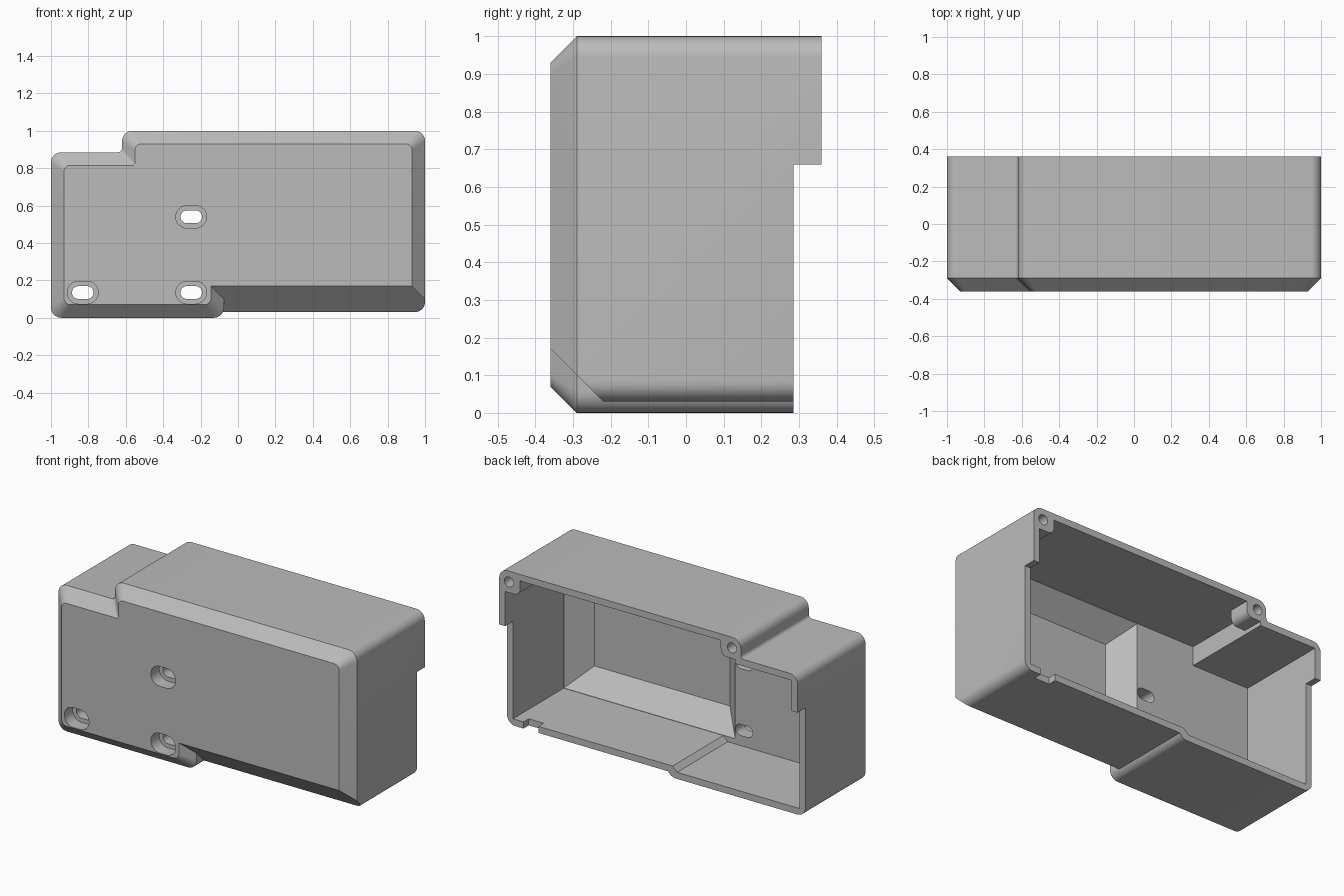
import bpy, bmesh, math
from mathutils import Vector

if "Cube" in bpy.data.objects:
    bpy.data.objects.remove(bpy.data.objects["Cube"])

grey = bpy.data.materials.new("plain_grey")
grey.use_nodes = True
COLOUR = (0.5, 0.5, 0.5, 1)
grey.diffuse_color = COLOUR
grey.node_tree.nodes["Principled BSDF"].inputs["Base Color"].default_value = COLOUR


def inset(points, d):
    """Offset a counter-clockwise outline inwards by d."""
    out = []
    for i, p in enumerate(points):
        a = (Vector(p) - Vector(points[i - 1])).normalized()
        b = (Vector(points[(i + 1) % len(points)]) - Vector(p)).normalized()
        na, nb = Vector((-a.y, a.x)), Vector((-b.y, b.x))
        out.append(Vector(p) + (na + nb) * d / (1 + na.dot(nb)))
    return out


def rounded(points, radius, steps=8):
    """Round every corner of an outline; concave corners stay tighter."""
    out = []
    for i, p in enumerate(points):
        p = Vector(p)
        a = (Vector(points[i - 1]) - p).normalized()
        b = (Vector(points[(i + 1) % len(points)]) - p).normalized()
        r = radius if a.x * b.y - a.y * b.x < 0 else radius * 0.4
        centre = p + (a + b) * r
        for k in range(steps + 1):
            t = k / steps * math.pi / 2
            out.append(centre - b * r * math.cos(t) - a * r * math.sin(t))
    return out


def loft(name, rings):
    """Solid through (y, outline) rings with capped ends."""
    bm = bmesh.new()
    loops = [[bm.verts.new((p[0], y, p[1])) for p in ring] for y, ring in rings]
    for lo, hi in zip(loops, loops[1:]):
        for i in range(len(lo)):
            j = (i + 1) % len(lo)
            bm.faces.new((lo[i], lo[j], hi[j], hi[i]))
    bm.faces.new(loops[0][::-1])
    bm.faces.new(loops[-1])
    bmesh.ops.recalc_face_normals(bm, faces=bm.faces)
    mesh = bpy.data.meshes.new(name)
    bm.to_mesh(mesh)
    bm.free()
    mesh.materials.append(grey)
    ob = bpy.data.objects.new(name, mesh)
    bpy.context.collection.objects.link(ob)
    return ob


def rect(x0, x1, z0, z1):
    return [(x0, z0), (x1, z0), (x1, z1), (x0, z1)]


def slot(x, z, length, height):
    return rounded(rect(x - length / 2, x + length / 2, z - height / 2, z + height / 2),
                   height / 2 - 0.0005)


def combine(target, tool, operation="DIFFERENCE"):
    """Apply a boolean and discard the tool."""
    tool.hide_render = True
    mod = target.modifiers.new("cut", "BOOLEAN")
    mod.object, mod.operation, mod.solver = tool, operation, "EXACT"
    bpy.context.view_layer.objects.active = target
    bpy.ops.object.modifier_apply(modifier=mod.name)
    bpy.data.objects.remove(tool)


FRONT, BACK, BEVEL, WALL, R = -0.36, 0.36, 0.07, 0.04, 0.055


def shell(name, outline):
    """Rounded block with a bevelled front edge."""
    return loft(name, [(FRONT, rounded(inset(outline, BEVEL), R * 0.6)),
                       (FRONT + BEVEL, rounded(outline, R)),
                       (BACK, rounded(outline, R))])


# Main housing with stepped top and a wide bevel under the front
top = [(1, 1), (-0.62, 1), (-0.62, 0.885), (-1, 0.885)]
housing = shell("housing", [(-1, 0.03), (1, 0.03)] + top)
bm = bmesh.new()
for x in (-1.2, 1.2):
    for y, z in ((-0.6, -0.2), (0.01, -0.2), (-0.6, 0.41)):
        bm.verts.new((x, y, z))
bmesh.ops.convex_hull(bm, input=bm.verts)
bmesh.ops.recalc_face_normals(bm, faces=bm.faces)
wedge_mesh = bpy.data.meshes.new("wedge")
bm.to_mesh(wedge_mesh)
bm.free()
wedge_mesh.materials.append(grey)
wedge = bpy.data.objects.new("wedge", wedge_mesh)
bpy.context.collection.objects.link(wedge)
combine(housing, wedge)

# Lower block on the right that drops below the housing
combine(housing, shell("lower_block", rect(-1, -0.075, 0, 0.6)), "UNION")

# Hollow interior, leaving two screw bosses in the upper corners
floor = [(-1 + WALL, WALL), (-0.14, WALL), (-0.11, 0.07), (1 - WALL, 0.07)]
ceiling = [(1 - WALL, 1 - WALL), (-0.58, 1 - WALL), (-0.58, 0.845), (-1 + WALL, 0.845)]
cavity = loft("cavity", [(-0.2, floor + ceiling), (0.5, floor + ceiling)])
for x0, x1, slide in ((0.86, 1.2, 0.1), (-0.8, -0.485, -0.1)):
    full = rounded(rect(x0, x1, 0.87, 1.2), 0.04)
    slim = [(p[0] + slide, p[1] + 0.1) for p in full]
    combine(cavity, loft("boss", [(0.13, slim), (0.23, full), (0.6, full)]))
combine(housing, cavity)

# Deeper tapered pocket behind the front face
pocket = rect(-0.19, 1 - WALL - 0.002, 0.072, 1 - WALL - 0.002)
combine(housing, loft("pocket", [(-0.32, inset(pocket, 0.12)), (-0.2, pocket), (-0.1, pocket)]))

# Set-back lower rear rim and small cable notch
combine(housing, loft("rim_cut", [(0.285, rect(-1.2, 1.2, -0.2, 0.66)),
                                  (0.6, rect(-1.2, 1.2, -0.2, 0.66))]))
combine(housing, loft("notch", [(0.235, rect(0.79, 0.89, -0.1, 0.1)),
                                (0.5, rect(0.79, 0.89, -0.1, 0.1))]))

# Recessed mounting slots
for x, z in ((-0.83, 0.135), (-0.25, 0.135), (-0.25, 0.54)):
    combine(housing, loft("slot_recess", [(-0.5, slot(x, z, 0.165, 0.12)),
                                          (-0.28, slot(x, z, 0.165, 0.12))]))
    combine(housing, loft("slot_hole", [(-0.5, slot(x, z, 0.115, 0.068)),
                                        (-0.1, slot(x, z, 0.115, 0.068))]))

# Screw holes in the bosses
for x in (0.935, -0.56):
    hole = slot(x, 0.935, 0.06, 0.06)
    combine(housing, loft("screw_hole", [(0.24, hole), (0.5, hole)]))

bpy.ops.object.select_all(action="DESELECT")
housing.select_set(True)
bpy.context.view_layer.objects.active = housing
bpy.ops.object.shade_smooth_by_angle(angle=math.radians(25))
